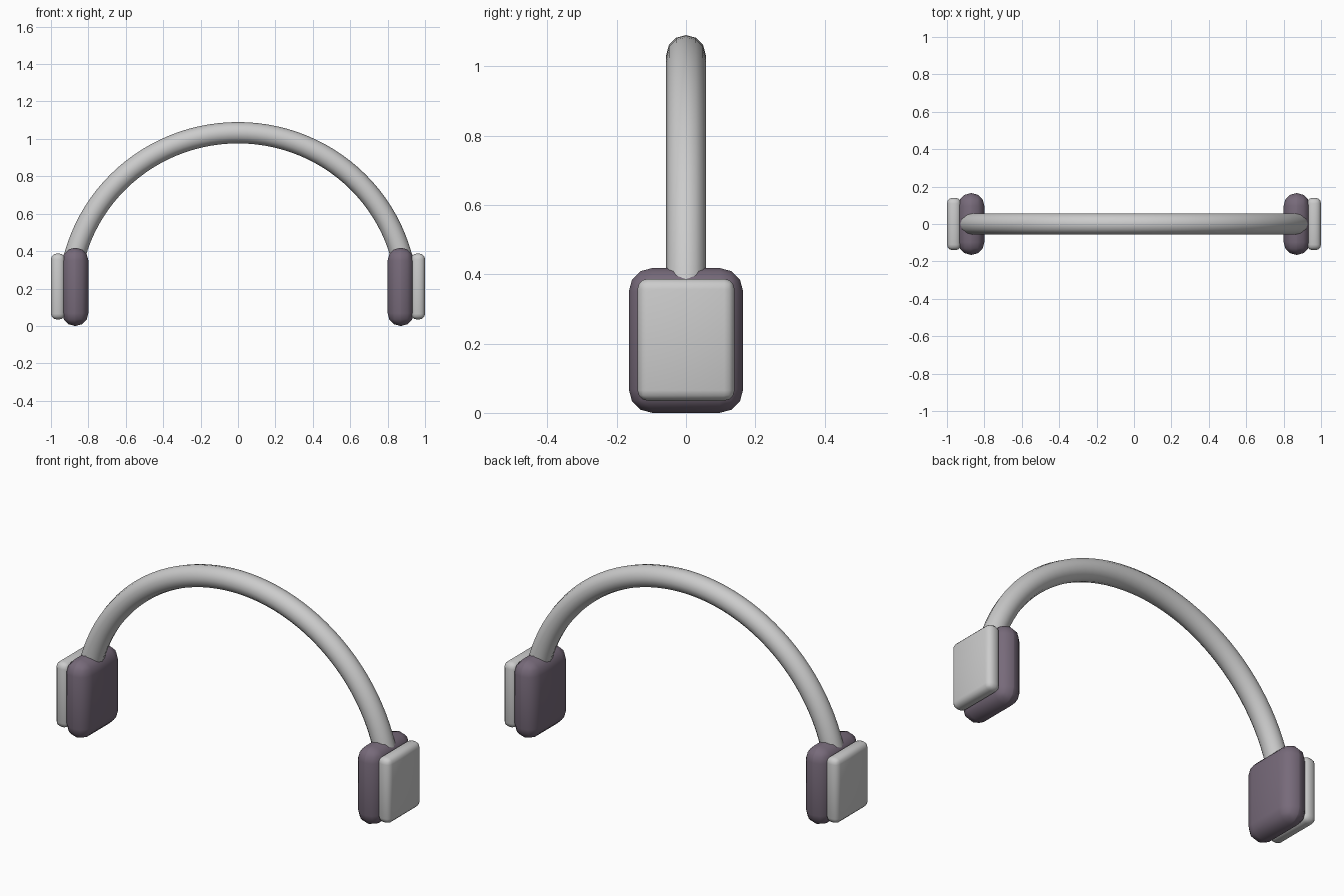
import bpy, bmesh, math
from mathutils import Vector

if "Cube" in bpy.data.objects:
    bpy.data.objects.remove(bpy.data.objects["Cube"])


def material(name, rgb):
    m = bpy.data.materials.new(name)
    m.diffuse_color = (*rgb, 1)
    m.use_nodes = True
    m.node_tree.nodes["Principled BSDF"].inputs["Base Color"].default_value = m.diffuse_color
    return m


GREY = material("light_grey", (0.60, 0.60, 0.60))
PURPLE = material("dusty_purple", (0.185, 0.145, 0.195))


def add_object(name, bm, mat, angle):
    bmesh.ops.recalc_face_normals(bm, faces=bm.faces)
    mesh = bpy.data.meshes.new(name)
    bm.to_mesh(mesh)
    bm.free()
    mesh.materials.append(mat)
    ob = bpy.data.objects.new(name, mesh)
    bpy.context.collection.objects.link(ob)
    bpy.ops.object.select_all(action='DESELECT')
    ob.select_set(True)
    bpy.context.view_layer.objects.active = ob
    bpy.ops.object.shade_smooth_by_angle(angle=math.radians(angle))
    return ob


def rounded_box(name, lo, hi, radius, segments, mat):
    """Box between two corners with rounded edges."""
    bm = bmesh.new()
    bmesh.ops.create_cube(bm, size=1)
    for v in bm.verts:
        v.co = [(a + b) / 2 + c * (b - a) for a, b, c in zip(lo, hi, v.co)]
    bmesh.ops.bevel(bm, geom=bm.edges[:], offset=radius, segments=segments,
                    profile=0.5, affect='EDGES')
    return add_object(name, bm, mat, 45)


# Ear cushions and outer plates, one pair per side
for side, s in (("left", -1), ("right", 1)):
    x0, x1 = sorted((s * 0.80, s * 0.94))
    rounded_box(side + "_cushion", (x0, -0.165, 0.0), (x1, 0.165, 0.418),
                0.068, 3, PURPLE)
    x0, x1 = sorted((s * 0.925, s * 1.0))
    rounded_box(side + "_outer_plate", (x0, -0.14, 0.035), (x1, 0.14, 0.387),
                0.03, 3, GREY)

# Headband: round tube swept along an elliptical arch
A, B, CZ, R, SIDES, STEPS = 0.905, 0.893, 0.14, 0.057, 12, 48
start = math.asin((0.33 - CZ) / B)
bm = bmesh.new()
rings = []
for i in range(STEPS + 1):
    t = start + (math.pi - 2 * start) * i / STEPS
    centre = Vector((A * math.cos(t), 0, CZ + B * math.sin(t)))
    out = Vector((B * math.cos(t), 0, A * math.sin(t))).normalized()
    ring = []
    for k in range(SIDES):
        a = 2 * math.pi * k / SIDES
        ring.append(bm.verts.new(centre + out * R * math.cos(a)
                                 + Vector((0, R * math.sin(a), 0))))
    rings.append(ring)
for r0, r1 in zip(rings, rings[1:]):
    for k in range(SIDES):
        n = (k + 1) % SIDES
        bm.faces.new((r0[k], r0[n], r1[n], r1[k]))
bm.faces.new(rings[0])
bm.faces.new(rings[-1])
add_object("headband", bm, GREY, 45)
